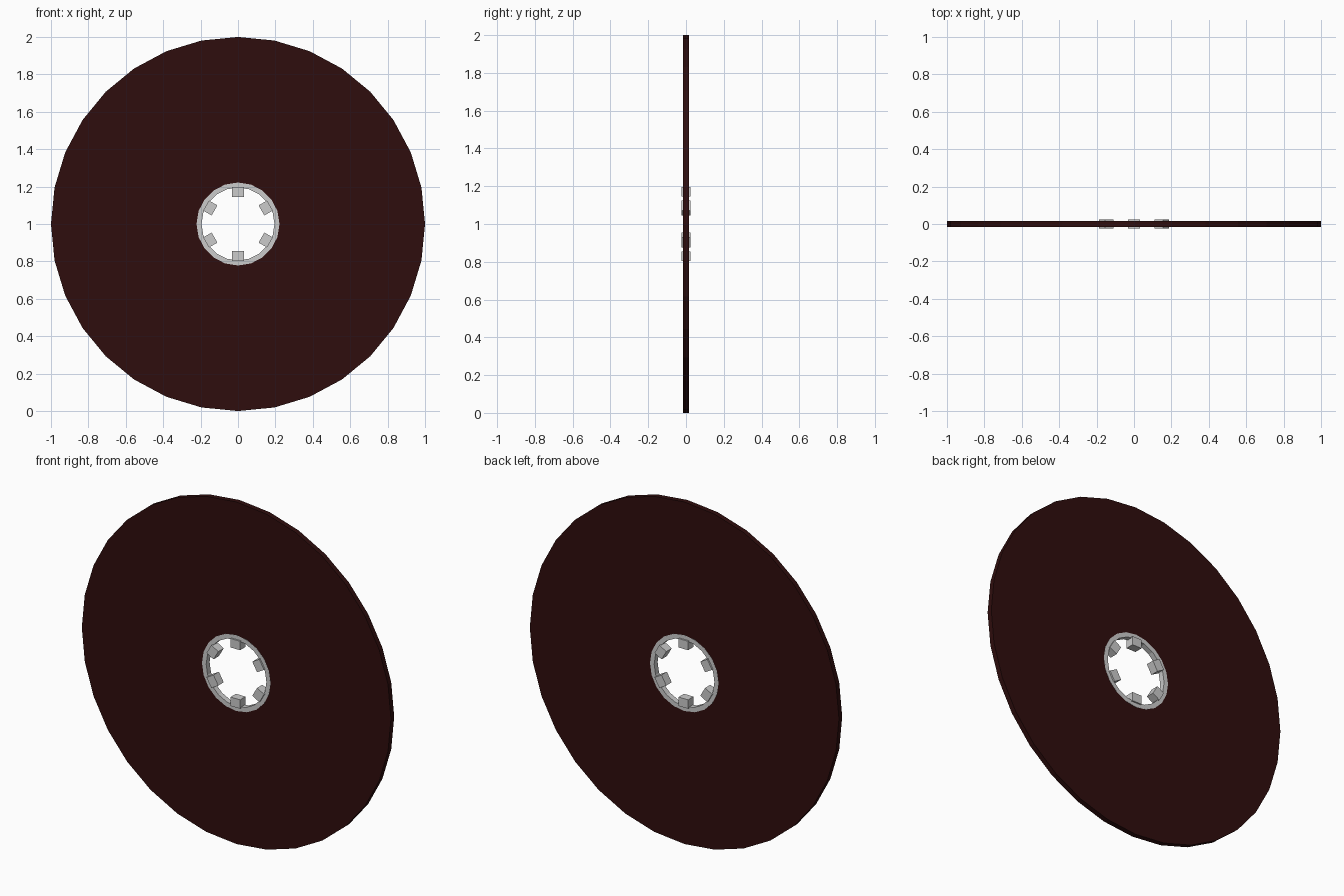
import bpy, bmesh, math
from mathutils import Matrix

if "Cube" in bpy.data.objects:
    bpy.data.objects.remove(bpy.data.objects["Cube"])


def material(name, rgb):
    m = bpy.data.materials.new(name)
    m.diffuse_color = (*rgb, 1)
    m.use_nodes = True
    m.node_tree.nodes["Principled BSDF"].inputs["Base Color"].default_value = m.diffuse_color
    return m


def finish(bm, name, mat=None):
    bmesh.ops.recalc_face_normals(bm, faces=bm.faces)
    me = bpy.data.meshes.new(name)
    bm.to_mesh(me)
    bm.free()
    ob = bpy.data.objects.new(name, me)
    bpy.context.collection.objects.link(ob)
    if mat:
        me.materials.append(mat)
    return ob


def ring(name, profile, sides, mat=None):
    """Revolve a closed (radius, y) profile around the y axis at z = 1."""
    bm = bmesh.new()
    loops = []
    for i in range(sides):
        a = 2 * math.pi * i / sides
        loops.append([bm.verts.new((r * math.sin(a), y, 1 + r * math.cos(a)))
                      for r, y in profile])
    n = len(profile)
    for i in range(sides):
        p, q = loops[i], loops[(i + 1) % sides]
        for j in range(n):
            k = (j + 1) % n
            bm.faces.new((p[j], p[k], q[k], q[j]))
    return finish(bm, name, mat)


def rect(r0, r1, h):
    return [(r0, -h), (r1, -h), (r1, h), (r0, h)]


# Thin dark disc with a central hole
ring("disc", rect(0.215, 1.0, 0.015), 32, material("dark_film", (0.028, 0.004, 0.004)))

# Hub lining the hole
ring("hub_ring", rect(0.195, 0.222, 0.016), 20)

# Six drive teeth pointing inward
bm = bmesh.new()
for i in range(6):
    m = (Matrix.Translation((0, 0, 1)) @ Matrix.Rotation(i * math.pi / 3, 4, 'Y')
         @ Matrix.Translation((0, 0, 0.171)) @ Matrix.Diagonal((0.062, 0.05, 0.052, 1)))
    bmesh.ops.create_cube(bm, size=1, matrix=m)
finish(bm, "hub_teeth")
